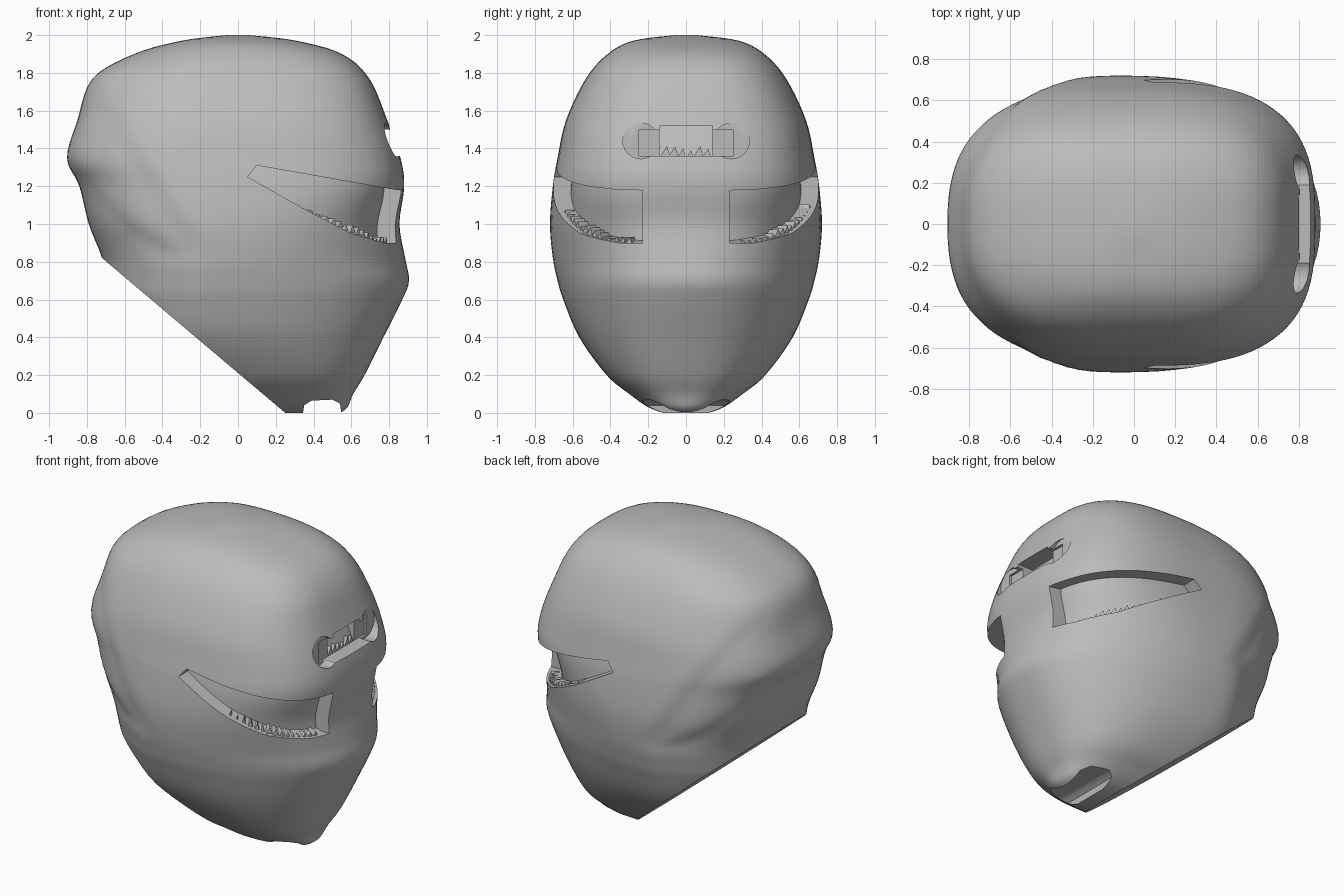
import bpy, bmesh, math, random
from mathutils import Vector

random.seed(4)
if "Cube" in bpy.data.objects:
    bpy.data.objects.remove(bpy.data.objects["Cube"])

grey = bpy.data.materials.new("shell grey")
grey.use_nodes = True
COLOUR = (0.5, 0.5, 0.5, 1)
grey.diffuse_color = COLOUR
grey.node_tree.nodes["Principled BSDF"].inputs["Base Color"].default_value = COLOUR

# Shell stations: height, front x, back x, widest x, half width, front squareness
STATIONS = [
    (0, .54, -.1, .25, .12, 2.3), (.03, .58, -.2, .2, .2, 2.4),
    (.1, .61, -.3, .15, .3, 2.5), (.2, .67, -.4, .08, .42, 2.5),
    (.4, .77, -.6, -.05, .565, 2.35), (.6, .87, -.68, -.08, .65, 2.2),
    (.7, .905, -.7, -.08, .68, 2.15), (.82, .885, -.72, -.08, .705, 2.2),
    (1, .855, -.79, -.07, .72, 2.5), (1.2, .88, -.84, -.06, .705, 2.9),
    (1.35, .86, -.905, -.06, .68, 3), (1.55, .79, -.85, -.05, .635, 3),
    (1.77, .695, -.77, -.05, .53, 3), (1.9, .55, -.55, -.05, .415, 2.9),
    (1.97, .31, -.3, -.03, .28, 2.6), (2, .06, -.06, 0, .06, 2.2)]
SEGMENTS, STEPS = 96, 5


def station(t):
    """Smooth blend of the station list at position t."""
    i = min(int(t), len(STATIONS) - 2)
    f = t - i
    a, b, c, d = (STATIONS[max(0, min(len(STATIONS) - 1, i + k))] for k in (-1, 0, 1, 2))
    return [q + f / 2 * (r - p + f * (2 * p - 5 * q + 4 * r - s + f * (3 * (q - r) + s - p)))
            for p, q, r, s in zip(a, b, c, d)]


def smooth(v):
    v = max(0, min(1, v))
    return v * v * (3 - 2 * v)


def shell_point(t, angle, inset=0):
    z, front, back, mid, width, square = station(t)
    c, s = math.cos(angle), math.sin(angle)
    n = square if c > 0 else 2.3 + .3 * smooth((z - .7) / .5)
    reach = (front - mid if c > 0 else mid - back) - inset
    x = mid + math.copysign(max(reach, .02) * abs(c) ** (2 / n), c)
    y = math.copysign(max(width - inset, .02) * abs(s) ** (2 / n), s)
    # Rear sides step in behind a slanting ridge, and again under a curved one
    behind = -(x + .2) * .84 - (z - .85) * .54
    below = .85 + max(0, -.2 - x) ** 2 * 1.1 - z
    y *= 1 - .03 * smooth(behind / .07 + .5) * smooth((z - .75) / .2)
    y *= 1 - .035 * smooth((-.2 - x) / .2) * smooth(below / .08 + .5)
    return Vector((x, y, z * (1 - inset) + inset * .9))


def add_object(name, bm):
    bmesh.ops.recalc_face_normals(bm, faces=bm.faces)
    mesh = bpy.data.meshes.new(name)
    bm.to_mesh(mesh)
    bm.free()
    mesh.materials.append(grey)
    ob = bpy.data.objects.new(name, mesh)
    bpy.context.collection.objects.link(ob)
    return ob


def loft_shell(name, inset=0):
    bm = bmesh.new()
    rings = [[bm.verts.new(shell_point(k / STEPS, math.tau * j / SEGMENTS, inset))
              for j in range(SEGMENTS)] for k in range((len(STATIONS) - 1) * STEPS + 1)]
    for low, high in zip(rings, rings[1:]):
        for j in range(SEGMENTS):
            m = (j + 1) % SEGMENTS
            bm.faces.new((low[j], low[m], high[m], high[j]))
    bm.faces.new(rings[0])
    bm.faces.new(rings[-1])
    # Slanted base from chin to nape
    cut = bmesh.ops.bisect_plane(bm, geom=bm.verts[:] + bm.edges[:] + bm.faces[:],
                                 plane_co=(.25 + inset, 0, inset), plane_no=(-.82, 0, -.97),
                                 clear_outer=True)
    edges = [e for e in cut["geom_cut"] if isinstance(e, bmesh.types.BMEdge)]
    bmesh.ops.holes_fill(bm, edges=edges, sides=0)
    return add_object(name, bm)


def prism(outline, axis, start, end):
    """Cutter made from a flat outline pushed along an axis."""
    bm = bmesh.new()
    place = (lambda p: (p[0], start, p[1])) if axis == 1 else (lambda p: (start, p[0], p[1]))
    face = bm.faces.new([bm.verts.new(place(p)) for p in outline])
    out = bmesh.ops.extrude_face_region(bm, geom=[face])
    shift = Vector((0, 0, 0))
    shift[axis] = end - start
    bmesh.ops.translate(bm, vec=shift, verts=[v for v in out["geom"] if isinstance(v, bmesh.types.BMVert)])
    return add_object("cutter", bm)


def carve(target, cutter):
    mod = target.modifiers.new("carve", "BOOLEAN")
    mod.operation, mod.solver, mod.object = "DIFFERENCE", "EXACT", cutter
    bpy.context.view_layer.objects.active = target
    bpy.ops.object.modifier_apply(modifier=mod.name)
    bpy.data.objects.remove(cutter)


def disc(y, z, radius):
    return [(y + radius * math.cos(a * math.tau / 24), z + radius * math.sin(a * math.tau / 24))
            for a in range(24)]


helmet = loft_shell("helmet_shell")
liner = loft_shell("inner_liner", .09)

# Eye openings, mirrored
EYE = [(.05, 1.25), (.1, 1.31), (.84, 1.18), (1, 1.17), (1, .9), (.78, .9), (.6, .95), (.35, 1.08)]
for side in (1, -1):
    carve(helmet, prism(EYE, 1, side * .23, side))

# Brow slot: a deep centre with shallow round ends
for side in (1, -1):
    carve(helmet, prism(disc(side * .24, 1.44, .095), 0, .775, 1))
carve(helmet, prism([(-.14, 1.36), (.14, 1.36), (.14, 1.52), (-.14, 1.52)], 0, .68, 1))
carve(helmet, prism([(-.25, 1.36), (.25, 1.36), (.25, 1.5), (-.25, 1.5)], 0, .76, 1))

# Notch under the chin
carve(helmet, prism([(.33, -.1), (.35, .04), (.39, .065), (.5, .07), (.54, .05), (.56, -.1)], 1, -.6, .6))


# Jagged chips along the eye rims and in the brow slot
def add_chip(bm, base, inward, size):
    side = inward.cross(Vector((0, 0, 1))) * size
    ring = [base - side, base + side, base + side * .3 + Vector((0, 0, size * 2))]
    outer = [bm.verts.new(p) for p in ring]
    inner = [bm.verts.new(p + inward * .1) for p in ring]
    bm.faces.new(outer)
    bm.faces.new(inner)
    for j in range(3):
        bm.faces.new((outer[j], outer[j - 1], inner[j - 1], inner[j]))


def rim_height(x):
    return .9 + max(0, .78 - x) * .4


bm = bmesh.new()
for side in (1, -1):
    for j in range(16):
        angle = side * (.36 + j * .055)
        base = shell_point(8, angle)
        base.z = rim_height(base.x) - .01
        inward = Vector((-math.cos(angle), -math.sin(angle), 0))
        add_chip(bm, base + inward * .025, inward, random.uniform(.01, .022))
for j in range(6):
    add_chip(bm, Vector((.76, -.11 + j * .044, 1.355)), Vector((-1, 0, 0)), random.uniform(.012, .03))
chips = add_object("rim_chips", bm)

for ob in (helmet, liner):
    bpy.ops.object.select_all(action="DESELECT")
    ob.select_set(True)
    bpy.context.view_layer.objects.active = ob
    bpy.ops.object.shade_smooth_by_angle(angle=math.radians(32))
